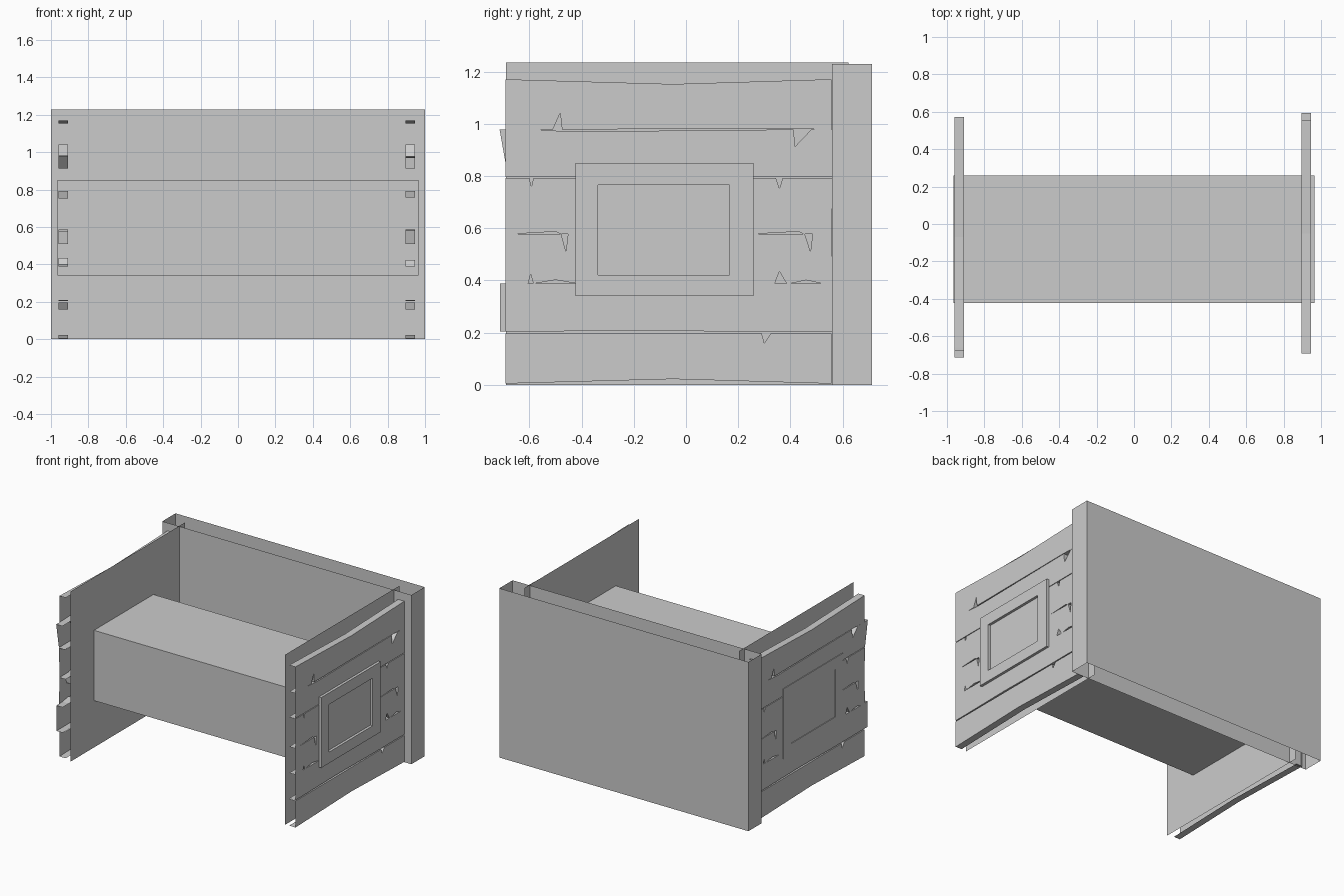
import bpy
from math import pi

if "Cube" in bpy.data.objects:
    bpy.data.objects.remove(bpy.data.objects["Cube"])


def make(name, verts, faces):
    me = bpy.data.meshes.new(name)
    me.from_pydata(verts, [], faces)
    me.update()
    ob = bpy.data.objects.new(name, me)
    bpy.context.collection.objects.link(ob)
    return ob


# back wall: four-sided sleeve, open at top and bottom
corners = [(-1, .56), (1, .56), (1, .712), (-1, .712)]
make("back_wall", [(x, y, z) for z in (0, 1.228) for x, y in corners],
     [(i, (i + 1) % 4, (i + 1) % 4 + 4, i + 4) for i in range(4)])

# thin inner side panels
for side, x in (("left", -.86), ("right", .86)):
    make(side + "_inner_panel",
         [(x, -.69, 0), (x, .622, 0), (x, .622, 1.234), (x, -.69, 1.234)], [(0, 1, 2, 3)])


# window beam: long box whose ends are frames with a recessed pane
def ring(x, y0, y1, z0, z1):
    return [(x, y0, z0), (x, y1, z0), (x, y1, z1), (x, y0, z1)]


verts = []
for x, inner in ((-.965, None), (.965, None)):
    s = 1 if x > 0 else -1
    verts += ring(x, -.423, .258, .34, .85)
    verts += ring(x, -.337, .166, .42, .766)
    verts += ring(x - s * .104, -.337, .166, .42, .766)
faces = []
for i in range(4):
    j = (i + 1) % 4
    faces.append((i, i + 12, j + 12, j))
    for b in (0, 12):
        for k in (0, 4):
            q = (b + k + i, b + k + j, b + k + 4 + j, b + k + 4 + i)
            faces.append(q if b else q[::-1])
faces += [(11, 10, 9, 8), (20, 21, 22, 23)]
make("window_beam", verts, faces)


# plank seams: height, gap, and cracks as (start, end, tip, depth up or down)
def seam(z, gap, cracks):
    low, high = [], []
    for y0, y1, yt, dz in cracks:
        edge, base = (high, z + gap / 2) if dz > 0 else (low, z - gap / 2)
        edge += [(y0, base), (yt, base + dz), (y1, base)]
    return low, high, z, gap


seams = [
    seam(.005, 0, [(-.68, .54, -.05, .017)]),
    seam(.2, .007, [(.29, .325, .3, -.037), (-.6, .2, -.2, .005)]),
    seam(.388, 0, [(-.605, -.585, -.595, .036), (-.58, -.42, -.5, .014),
                   (.34, .385, .358, .046), (.4, .52, .46, .013)]),
    seam(.578, 0, [(-.655, -.48, -.5, .009), (-.478, -.452, -.46, -.068),
                   (.265, .45, .43, .009), (.455, .485, .477, -.068)]),
    seam(.794, .005, [(-.6, -.585, -.592, -.034), (.345, .37, .358, -.04)]),
    seam(.978, 0, [(-.57, .41, -.45, -.008), (.412, .48, .418, -.065),
                   (-.51, -.475, -.482, .063), (-.474, .52, .4, .004)]),
    seam(1.17, 0, [(-.68, .54, -.05, -.018)]),
]
# row ends: (lower, upper) y, two rows stick out
ends = [(.557, .557), (.592, .592), (.56, .557), (.557, .56), (.562, .594), (.557, .557)]


def planks(name):
    verts, faces = [], []
    for (b, t), (e0, e1) in zip(zip(seams, seams[1:]), ends):
        bottom = [(-.692, b[2] + b[3] / 2)] + b[1] + [(e0, b[2] + b[3] / 2)]
        top = [(-.692, t[2] - t[3] / 2)] + t[0] + [(e1, t[2] - t[3] / 2)]
        outline = bottom + top[::-1]
        o, n, m = len(verts), len(outline), len(bottom)
        verts += [(.946, y, z) for y, z in outline]
        verts += [(.896, y, z) for y, z in outline]
        faces.append(tuple(range(o, o + n)))
        # edge thickness above and below, ends left open
        faces += [(o + i, o + n + i, o + n + i + 1, o + i + 1)
                  for i in range(n - 1) if i != m - 1]
    return make(name, verts, faces)


planks("right_planks")
left = planks("left_planks")
left.rotation_euler.z = pi
left.location = (-.014, -.12, 0)
